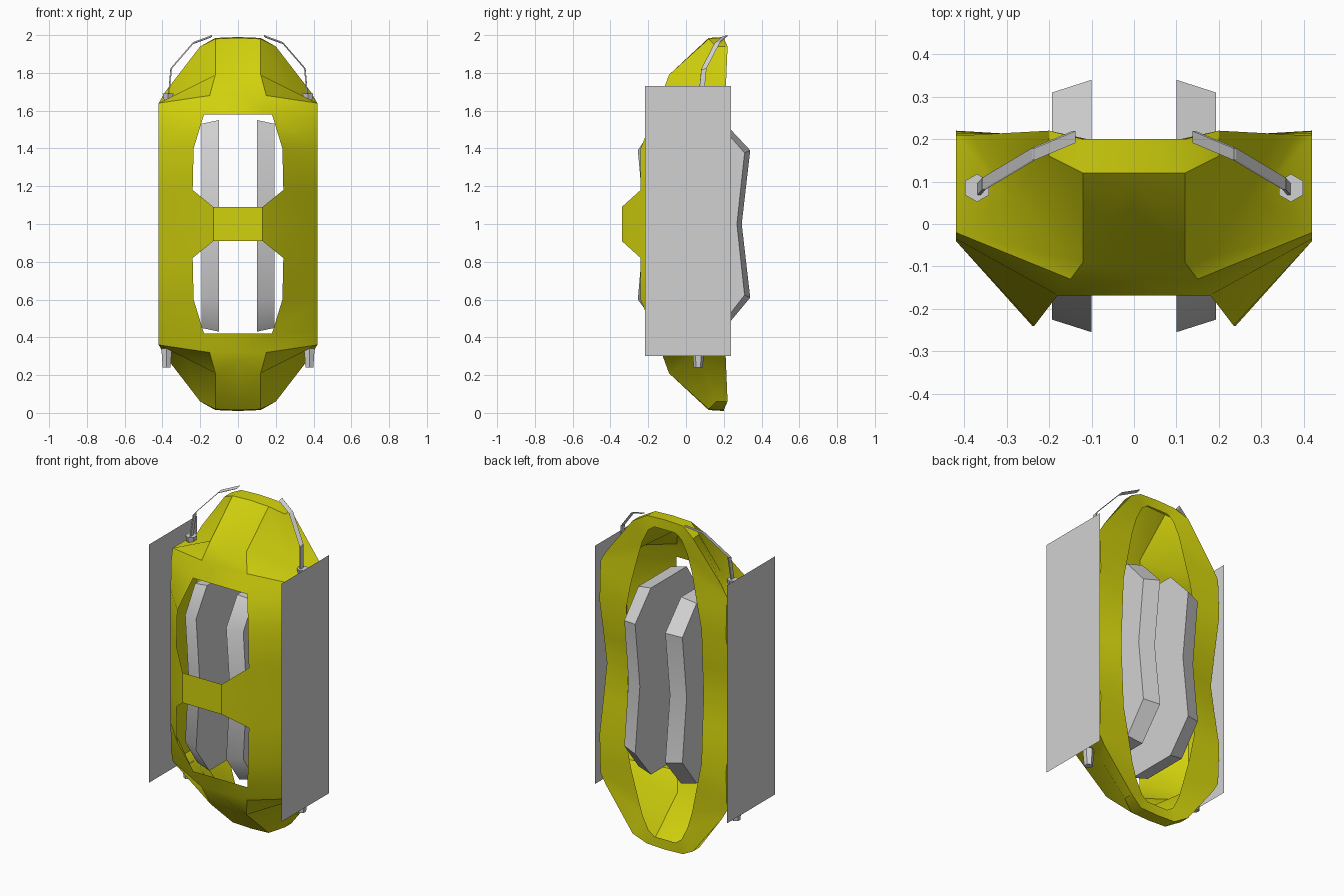
import bpy, bmesh
from mathutils import Matrix

cube = bpy.data.objects.get("Cube")
if cube:
    bpy.data.objects.remove(cube, do_unlink=True)


def material(name, color):
    mat = bpy.data.materials.new(name)
    mat.use_nodes = True
    mat.diffuse_color = color
    mat.node_tree.nodes["Principled BSDF"].inputs["Base Color"].default_value = color
    return mat


yellow = material("yellow_paint", (0.64, 0.64, 0.004, 1))
grey = material("light_grey", (0.64, 0.64, 0.64, 1))


def finish(name, bm, mat, axes, height=0.0, angle=None):
    """Turn a bmesh into an object, mirrored over the chosen axes."""
    bmesh.ops.recalc_face_normals(bm, faces=bm.faces)
    mesh = bpy.data.meshes.new(name)
    bm.to_mesh(mesh)
    bm.free()
    mesh.materials.append(mat)
    obj = bpy.data.objects.new(name, mesh)
    bpy.context.collection.objects.link(obj)
    obj.location.z = height
    mirror = obj.modifiers.new("Mirror", "MIRROR")
    mirror.use_axis = [axis in axes for axis in "xyz"]
    if angle:
        bpy.ops.object.select_all(action="DESELECT")
        obj.select_set(True)
        bpy.context.view_layer.objects.active = obj
        bpy.ops.object.shade_smooth_by_angle(angle=angle)
    return obj


# Shell: one quarter, as rows of rim-inner, rim-outer, side, front, centre points
rows = [
    [(.25, .19, 0), (.42, .15, 0), (.42, -.04, 0), (.24, -.24, 0)],
    [(.25, .20, .18), (.42, .18, .18), (.42, -.04, .18), (.24, -.24, .18)],
    [(.25, .21, .4), (.42, .22, .4), (.42, -.04, .4), (.235, -.24, .4)],
    [(.22, .21, .55), (.42, .215, .57), (.42, -.035, .57), (.18, -.168, .58), (0, -.168, .58)],
    [(.18, .20, .72), (.42, .21, .64), (.42, -.02, .64), (.15, -.13, .68), (0, -.13, .68)],
    [(.15, .20, .82), (.385, .21, .70), (.29, .06, .68), (.12, -.09, .79), (0, -.11, .73)],
    [(.11, .20, .90), (.20, .22, .94), (.20, .16, .94), (.12, .12, .98), (0, .12, .985)],
]
bm = bmesh.new()
grid = [[bm.verts.new(p) for p in row] for row in rows]
for low, high in zip(grid, grid[1:]):
    for i in range(min(len(low), len(high)) - 1):
        bm.faces.new((low[i], low[i + 1], high[i + 1], high[i]))
# Crown closing the ends
tip = grid[-1]
lip_in, lip_out = bm.verts.new((.07, .20, .93)), bm.verts.new((.12, .20, .985))
mid_in, mid_out = bm.verts.new((0, .20, .93)), bm.verts.new((0, .20, .99))
bm.faces.new((tip[0], tip[1], lip_out, lip_in))
bm.faces.new((lip_in, lip_out, mid_out, mid_in))
bm.faces.new((tip[1], tip[2], tip[3], lip_out))
bm.faces.new((tip[3], tip[4], mid_out, lip_out))
# Bar across the middle of the front opening
bar = [bm.verts.new(p) for p in ((.13, -.34, 0), (.13, -.34, .09), (0, -.34, .09), (0, -.34, 0))]
bm.faces.new((grid[0][3], grid[1][3], bar[1], bar[0]))
bm.faces.new(bar)
finish("shell", bm, yellow, "xz", 1.0, 0.6)

# Inner pods: side outline extruded outward with a slight taper
outline = [(.19, .55), (.34, .39), (.295, 0), (.34, -.39), (.19, -.57),
           (-.13, -.57), (-.255, -.4), (-.22, 0), (-.255, .39), (-.15, .55)]
bm = bmesh.new()
inner = [bm.verts.new((.10, y, z)) for y, z in outline]
outer = [bm.verts.new((.193, .04 + (y - .04) * .9, z * .965)) for y, z in outline]
bm.faces.new(inner)
bm.faces.new(outer)
for i in range(len(outline)):
    j = (i + 1) % len(outline)
    bm.faces.new((inner[i], inner[j], outer[j], outer[i]))
finish("inner_pods", bm, grey, "x", 1.0, 0.75)

# Flat side panels
bm = bmesh.new()
bm.faces.new([bm.verts.new((.44, y, z)) for y, z in
              ((-.217, .3), (.237, .3), (.237, 1.73), (-.217, 1.73))])
finish("side_panels", bm, grey, "x")


# Hexagonal sockets on the shoulders and tapered feet below
def stub(name, x, y, low, high, r_low, r_high):
    bm = bmesh.new()
    bmesh.ops.create_cone(bm, cap_ends=True, segments=6, radius1=r_low, radius2=r_high,
                          depth=high - low, matrix=Matrix.Translation((x, y, (low + high) / 2)))
    finish(name, bm, grey, "x")


stub("shoulder_sockets", .37, .085, 1.64, 1.69, .022, .033)
stub("lower_nozzles", .378, .065, .24, .34, .024, .032)

# Bent rods: flat ribbon section swept along a short path
path = [(.365, .08, 1.67), (.352, .095, 1.82), (.235, .165, 1.955), (.14, .205, 1.99)]
bm = bmesh.new()
rings = [[bm.verts.new((x + a, y + b, z + c)) for a, b, c in
          ((.006, -.014, -.004), (.006, .014, .004), (-.002, .014, .01), (-.002, -.014, .002))]
         for x, y, z in path]
for low, high in zip(rings, rings[1:]):
    for i in range(4):
        j = (i + 1) % 4
        bm.faces.new((low[i], low[j], high[j], high[i]))
bm.faces.new(rings[0])
bm.faces.new(rings[-1])
finish("bent_rods", bm, grey, "x")
